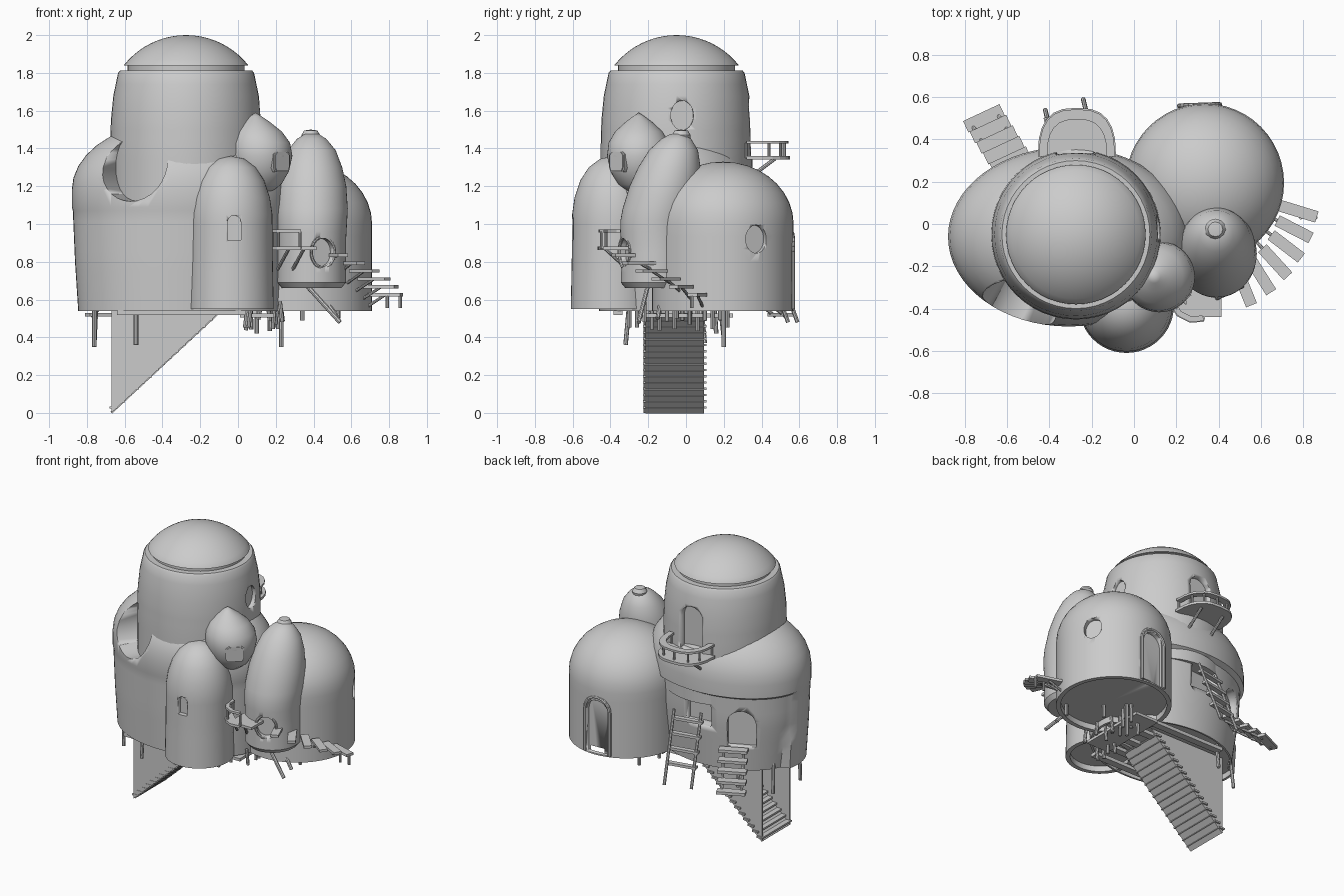
import bpy, bmesh, math, random
from mathutils import Vector, Matrix

if "Cube" in bpy.data.objects:
    bpy.data.objects.remove(bpy.data.objects["Cube"])

random.seed(4)
grey = bpy.data.materials.new("plaster grey")
grey.diffuse_color = (0.6, 0.6, 0.6, 1)
grey.use_nodes = True
grey.node_tree.nodes["Principled BSDF"].inputs["Base Color"].default_value = grey.diffuse_color


def finish(name, bm, smooth=True):
    bmesh.ops.recalc_face_normals(bm, faces=bm.faces)
    me = bpy.data.meshes.new(name)
    bm.to_mesh(me)
    bm.free()
    me.materials.append(grey)
    ob = bpy.data.objects.new(name, me)
    bpy.context.collection.objects.link(ob)
    if smooth:
        select(ob)
        bpy.ops.object.shade_smooth_by_angle(angle=math.radians(35))
    return ob


def select(ob):
    bpy.ops.object.select_all(action='DESELECT')
    ob.select_set(True)
    bpy.context.view_layer.objects.active = ob


def revolve(name, prof, cx, cy, sx=1, sy=1, n=48, warp=None):
    """Closed lathe; profile points are (radius, z), radius 0 makes a pole."""
    full = [prof[0]]
    for (r0, z0), (r1, z1) in zip(prof, prof[1:]):
        k = max(1, int((z1 - z0) / .05))
        full += [(r0 + (r1 - r0) * j / k, z0 + (z1 - z0) * j / k) for j in range(1, k + 1)]
    bm = bmesh.new()
    rings = []
    for r, z in full:
        ring = []
        for i in range(1 if r == 0 else n):
            a = 2 * math.pi * i / n
            p = Vector((r * sx * math.cos(a), r * sy * math.sin(a), z))
            if warp:
                p = warp(p)
            ring.append(bm.verts.new(p + Vector((cx, cy, 0))))
        rings.append(ring)
    for A, B in zip(rings, rings[1:]):
        for i in range(n):
            q = [A[i % len(A)], A[(i + 1) % len(A)], B[(i + 1) % len(B)], B[i % len(B)]]
            bm.faces.new(list(dict.fromkeys(q)))
    return finish(name, bm)


def dome(r, z0, h, n=9):
    return [(r * math.cos(i * math.pi / 2 / n), z0 + h * math.sin(i * math.pi / 2 / n)) for i in range(n)] + [(0, z0 + h)]


def hollow(r, z):
    return [(0, z + .04), (r - .03, z + .04), (r - .03, z), (r, z)]


def box(name, c, size, rz=0, ry=0):
    bm = bmesh.new()
    m = Matrix.Translation(c) @ Matrix.Rotation(rz, 4, 'Z') @ Matrix.Rotation(ry, 4, 'Y') @ Matrix.Diagonal((*size, 1))
    bmesh.ops.create_cube(bm, size=1, matrix=m)
    return finish(name, bm, False)


def rod(name, a, b, r=.01):
    a, b = Vector(a), Vector(b)
    bm = bmesh.new()
    m = Matrix.Translation((a + b) / 2) @ (b - a).to_track_quat('Z', 'Y').to_matrix().to_4x4()
    bmesh.ops.create_cone(bm, cap_ends=True, segments=8, radius1=r, radius2=r, depth=(b - a).length, matrix=m)
    return finish(name, bm)


def prism(name, pts, lo, hi, pos, az):
    """Outline in (sideways, up) pushed from lo to hi along the outward azimuth."""
    s, c = math.sin(math.radians(az)), math.cos(math.radians(az))
    bm = bmesh.new()
    sides = [[bm.verts.new(Vector(pos) + Vector((-s * u + c * d, c * u + s * d, v))) for u, v in pts] for d in (lo, hi)]
    n = len(pts)
    bm.faces.new(sides[0])
    bm.faces.new(sides[1])
    for i in range(n):
        bm.faces.new((sides[0][i], sides[0][(i + 1) % n], sides[1][(i + 1) % n], sides[1][i]))
    return finish(name, bm)


def arch(w, h, n=12):
    r = w / 2
    return [(-r, 0)] + [(-r * math.cos(math.pi * i / n), h - r + r * math.sin(math.pi * i / n)) for i in range(n + 1)] + [(r, 0)]


def circle(r, n=28, k=1):
    return [(r * math.cos(2 * math.pi * i / n), k * r * math.sin(2 * math.pi * i / n)) for i in range(n)]


def cut(ob, pts, pos, az, depth=.04):
    c = prism("opening_cutter", pts, -depth, .15, pos, az)
    m = ob.modifiers.new("opening", 'BOOLEAN')
    m.operation, m.object, m.solver = 'DIFFERENCE', c, 'EXACT'
    select(ob)
    bpy.ops.object.modifier_move_to_index(modifier=m.name, index=0)
    bpy.ops.object.modifier_apply(modifier=m.name)
    bpy.data.objects.remove(c)


def frame(name, pts, pos, az, r=.012):
    s, c = math.sin(math.radians(az)), math.cos(math.radians(az))
    P = [Vector(pos) + Vector((s * u, -c * u, v)) for u, v in pts]
    for a, b in zip(P, P[1:]):
        rod(name, a, b, r)


# main oval hall, with the lower back wall stepped in under a ledge
def step_back(p):
    if p.y > .08 and p.z < 1.08:
        k = .93 - .06 * max(0, .9 - p.z) / .36
        p.x, p.y = p.x * (k + .04), p.y * k
    return p


hall = revolve("main_hall", hollow(.94, .54) + [(.97, .8), (.99, 1.07), (1, 1.09)] + dome(1, 1.18, .37),
               -.31, -.06, .57, .425, 64, step_back)
cut(hall, circle(.18), (-.56, -.42, 1.3), 242, .3)
cut(hall, arch(.19, .26), (-.62, .26, .72), 115, .06)
cut(hall, arch(.2, .24), (-.32, .31, .84), 95, .06)

# upper tower and cap
tower = revolve("upper_tower", [(0, 1.0), (.4, 1.0), (.402, 1.4), (.398, 1.55), (.385, 1.68), (.36, 1.8), (.35, 1.812),
                                (0, 1.812)], -.275, -.05)
cut(tower, arch(.17, .31), (-.28, .345, 1.36), 90, .05)
cut(tower, circle(.06, k=1.3), (.12, -.02, 1.575), 3, .03)
revolve("cap_gasket", [(0, 1.805), (.31, 1.805), (.31, 1.848), (0, 1.848)], -.275, -.05)
cap = [(.42 * math.sin(a), 1.58 + .42 * math.cos(a)) for a in [math.radians(51.5 * (1 - i / 10)) for i in range(10)]]
revolve("cap_dome", [(0, 1.838), (.33, 1.838)] + cap + [(0, 2.0)], -.275, -.05)

# wide dome at the back right
room = revolve("side_dome", hollow(.375, .54) + [(.375, .8)] + dome(.375, 1.0, .33), .335, .195)
cut(room, circle(.062, k=1.2), (.66, .37, .92), 27, .03)
cut(room, arch(.16, .38), (.31, .565, .55), 92, .03)
frame("dome_door_frame", arch(.19, .4), (.31, .562, .55), 92)


# slim tower with leaning tip and knob
def lean(p):
    p.y += max(0, p.z - 1) * .24
    return p


slim = revolve("slim_tower", [(0, .66), (.16, .66), (.185, .69), (.185, .9), (.195, 1.08), (.187, 1.2), (.165, 1.3),
                              (.13, 1.39), (.08, 1.45), (.04, 1.475), (0, 1.48)], .39, -.16, .98, 1, warp=lean)
cut(slim, circle(.062, k=1.2), (.45, -.33, .85), -65, .04)
frame("slim_tower_porthole_frame", circle(.068, k=1.2) + [(.068, 0)], (.45, -.325, .85), -65, .009)
revolve("slim_tower_knob", [(0, 1.44), (.045, 1.44), (.05, 1.47), (.035, 1.495), (0, 1.5)], .385, -.025, n=12)

# front bullet tower
front = revolve("front_tower", hollow(.225, .55) + [(.22, .8), (.218, 1.05), (.205, 1.14), (.175, 1.23), (.13, 1.3),
                                                    (.07, 1.345), (0, 1.36)], -.036, -.385)
cut(front, arch(.07, .13), (-.02, -.6, .915), -90, .03)


# onion shaped turret, tip leaning to the left
def tip_left(p):
    p.x -= max(0, p.z - 1.4) * .15
    return p


onion = revolve("onion_turret", [(0, 1.16), (.05, 1.165), (.11, 1.21), (.15, 1.28), (.168, 1.36), (.16, 1.43),
                                 (.125, 1.49), (.07, 1.54), (.03, 1.57), (0, 1.59)], .12, -.25, warp=tip_left)
win = [(x * .05, y * .05) for x, y in ((-1, -.6), (-.8, -1), (.8, -1), (1, -.6), (1, .7), (.7, 1), (-.7, 1), (-1, .7))]
prism("turret_window_frame", [(u * 1.2, v * 1.1) for u, v in win], -.05, .008, (.226, -.36, 1.33), -47)
prism("turret_window_pane", win, -.05, .014, (.226, -.36, 1.33), -47)


# balconies: round fronted floor, curved rail, posts and struts
def balcony(name, cx, cy, rx, ry, z, az0, az1, rail=.08, n=9, p=1):
    arc = []
    for i in range(n):
        a = math.radians(az0 + (az1 - az0) * i / (n - 1))
        arc.append([math.copysign(abs(f) ** p, f) for f in (math.cos(a), math.sin(a))])
    bm = bmesh.new()
    f = bm.faces.new([bm.verts.new((cx + rx * c, cy + ry * s, z)) for c, s in arc])
    g = bmesh.ops.extrude_face_region(bm, geom=[f])
    bmesh.ops.translate(bm, verts=[v for v in g['geom'] if isinstance(v, bmesh.types.BMVert)], vec=(0, 0, -.018))
    finish(name + "_floor", bm, False)
    bm = bmesh.new()
    q = [[bm.verts.new((cx + k * rx * c, cy + k * ry * s, z + rail + dz))
          for k, dz in ((.97, 0), (.97, .015), (.76, .015), (.76, 0))] for c, s in arc]
    for A, B in zip(q, q[1:]):
        for i in range(4):
            bm.faces.new((A[i], A[(i + 1) % 4], B[(i + 1) % 4], B[i]))
    bm.faces.new(q[0])
    bm.faces.new(q[-1])
    finish(name + "_rail", bm, False)
    for c, s in arc[::2]:
        x, y = cx + .87 * rx * c, cy + .87 * ry * s
        rod(name + "_post", (x, y, z - .01), (x, y, z + rail + .005), .008)


balcony("tower_balcony", -.27, .32, .185, .23, 1.36, 0, 180, .065, 13, .75)
for x in (-.36, -.18):
    rod("balcony_strut", (x, .47, 1.345), (x, .33, 1.24), .01)
balcony("slim_tower_balcony", .29, -.34, .13, .13, .88, 165, 290, .075, 5)
box("slim_tower_landing", (.33, -.36, .871), (.17, .16, .018))
for x in (.27, .35):
    rod("landing_strut", (x, -.43, .87), (x - .06, -.31, .76), .009)

# curved steps down the right side
for i in range(6):
    a = math.radians(-68 + 51 * i / 5)
    r, z = .54 - .012 * i, .835 - .042 * i
    c, s = math.cos(a), math.sin(a)
    box("curved_step", (.32 + r * c, .2 + r * s, z), (.18, .055, .018), a)
    rod("step_bracket", (.32 + r * c, .2 + r * s, z), (.32 + .37 * c, .2 + .37 * s, z - .07), .008)
for x in (.79, .86):
    rod("step_foot", (x, .03, .62), (x, .03, .555), .009)

# back plank stairs and ladder
for i in range(5):
    t = i / 4
    box("back_stair_tread", (-.585 - .125 * t, .3 + .2 * t, .71 - .19 * t), (.19, .06, .02), math.radians(25))
for d in (-.06, .06):
    rod("back_stair_rail", (-.575 + d, .28 + d * .45, .69), (-.71 + d, .5 + d * .45, .51), .01)
for x, y in ((-.4, -.03), (-.22, .02)):
    rod("ladder_rail", (x + .02, .4 + y, .95), (x - .02, .57 + y, .48), .011)
for i in range(4):
    t = .12 + i * .2
    box("ladder_rung", (-.3 - .03 * t, .39 + .16 * t, .95 - .47 * t), (.21, .035, .018), .2)

# entrance stairs underneath: sloped slab, side walls and treads
for y in (-.225, .085):
    prism("stair_side_wall", [(-.67, .0), (-.67, .56), (-.07, .56)], -.005, .005, (0, y + .005, 0), -90)
L = math.hypot(.57, .53)
box("stair_slab", (-.385, -.06, .267), (L, .31, .012), 0, -math.atan2(.53, .57))
for i in range(16):
    t = (i + .5) / 16
    box("stair_tread", (-.675 + .57 * t, -.06, .53 * t + .012), (.045, .335, .012))

# floor beams and hanging posts
for i in range(5):
    box("floor_beam", (-.3 + .02 * i, -.36 + .14 * i, .53), (.68, .05, .025))
for a, b in (((-.76, -.2, .58), (-.76, -.21, .35)), ((-.54, -.3, .58), (-.54, -.32, .36)),
             ((.23, .2, .58), (.23, .2, .35)), ((-.75, .08, .58), (-.76, .1, .37)),
             ((-.55, .18, .58), (-.55, .2, .4)), ((.1, .15, .58), (.1, .16, .42)),
             ((.36, -.2, .68), (.54, -.25, .48)), ((.4, -.12, .68), (.53, -.15, .5)),
             ((.53, -.05, .66), (.53, -.05, .5)), ((.34, .1, .58), (.34, .1, .49))):
    rod("hanging_post", a, b, .012)
for i in range(14):
    x, y = random.uniform(.02, .24), -.3 + .04 * i
    rod("short_post", (x, y, .59), (x + random.uniform(-.02, .02), y, random.uniform(.42, .5)), .011)
box("lower_platform", (.1, 0, .515), (.18, .5, .02))
